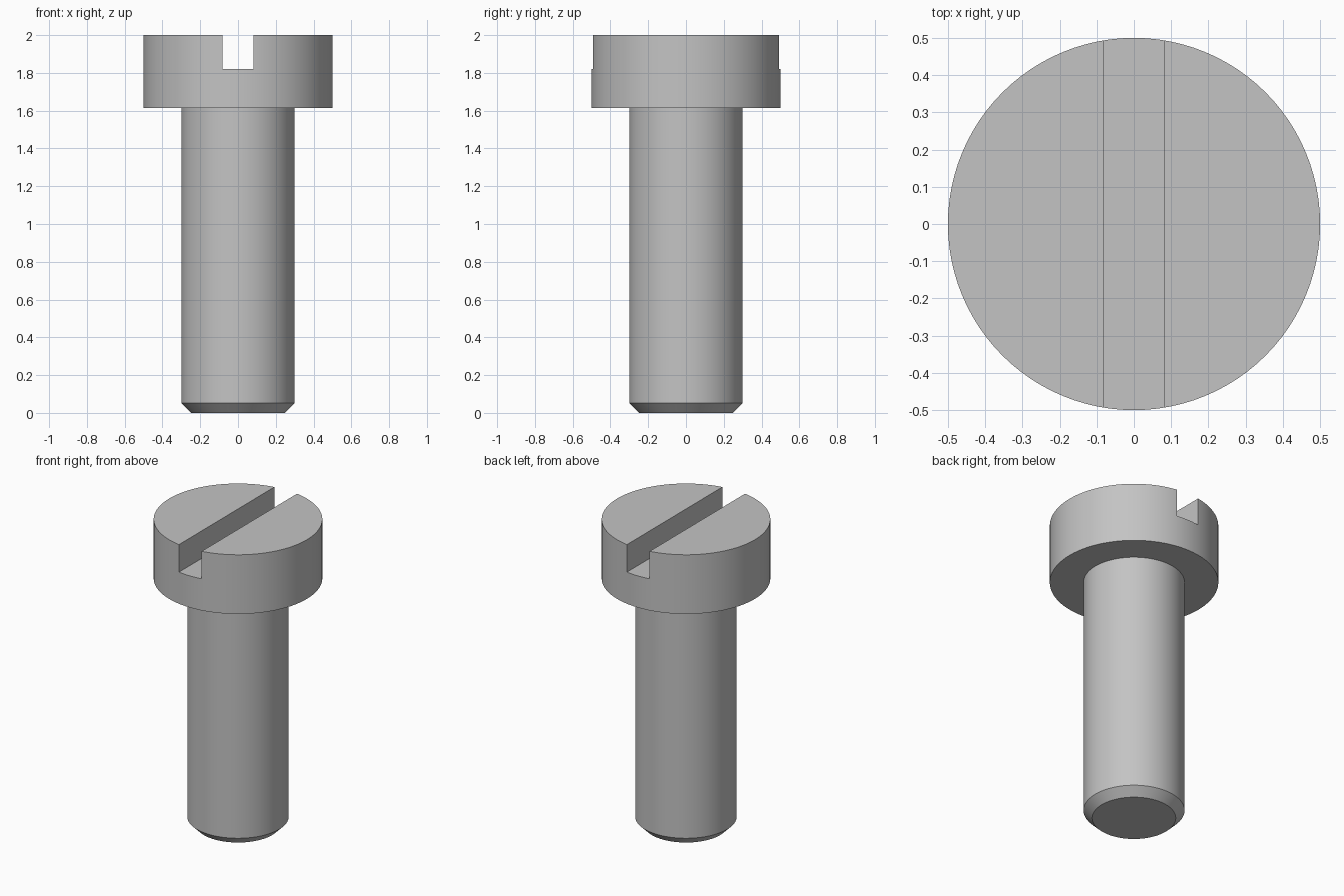
import bpy
import bmesh
from math import radians
from mathutils import Matrix, Vector

cube = bpy.data.objects.get("Cube")
if cube:
    bpy.data.objects.remove(cube)

steel = bpy.data.materials.new("grey steel")
steel.use_nodes = True
colour = (0.55, 0.55, 0.55, 1)
steel.diffuse_color = colour
steel.node_tree.nodes["Principled BSDF"].inputs["Base Color"].default_value = colour

SEGMENTS = 96
HEAD_R, HEAD_Z, TOP_Z = 0.5, 1.613, 2.0
SHANK_R, CHAMFER = 0.3, 0.052
SLOT_W, SLOT_Z = 0.164, 1.82


def add_object(name, bm):
    mesh = bpy.data.meshes.new(name)
    bmesh.ops.recalc_face_normals(bm, faces=bm.faces)
    bm.to_mesh(mesh)
    bm.free()
    mesh.materials.append(steel)
    obj = bpy.data.objects.new(name, mesh)
    bpy.context.collection.objects.link(obj)
    return obj


def lathe(name, profile):
    """Stack rings of (radius, height) into a solid with flat end caps."""
    bm = bmesh.new()
    previous = None
    for radius, z in profile:
        ring = bmesh.ops.create_circle(
            bm, segments=SEGMENTS, radius=radius,
            matrix=Matrix.Translation((0, 0, z)))["verts"]
        if previous:
            for i in range(SEGMENTS):
                j = (i + 1) % SEGMENTS
                bm.faces.new((previous[i], previous[j], ring[j], ring[i]))
        else:
            bm.faces.new(ring)
        previous = ring
    bm.faces.new(previous)
    return add_object(name, bm)


# Screw body: chamfered tip, shank and cylindrical head in one solid
screw = lathe("slotted_screw", [
    (SHANK_R - CHAMFER, 0), (SHANK_R, CHAMFER), (SHANK_R, HEAD_Z),
    (HEAD_R, HEAD_Z), (HEAD_R, TOP_Z)])

# Slot cutter running front to back across the head
bm = bmesh.new()
bmesh.ops.create_cube(bm, size=1)
bmesh.ops.scale(bm, vec=Vector((SLOT_W, 2, 1)), verts=bm.verts)
bmesh.ops.translate(bm, vec=Vector((0, 0, SLOT_Z + 0.5)), verts=bm.verts)
cutter = add_object("slot_cutter", bm)
cutter.hide_render = True

# Cut the slot, then discard the cutter
bpy.ops.object.select_all(action="DESELECT")
screw.select_set(True)
bpy.context.view_layer.objects.active = screw
cut = screw.modifiers.new("slot", "BOOLEAN")
cut.operation = "DIFFERENCE"
cut.solver = "EXACT"
cut.object = cutter
bpy.ops.object.modifier_apply(modifier=cut.name)
bpy.data.objects.remove(cutter)

# Smooth round walls with crisp edges
bpy.ops.object.shade_smooth_by_angle(angle=radians(30))
